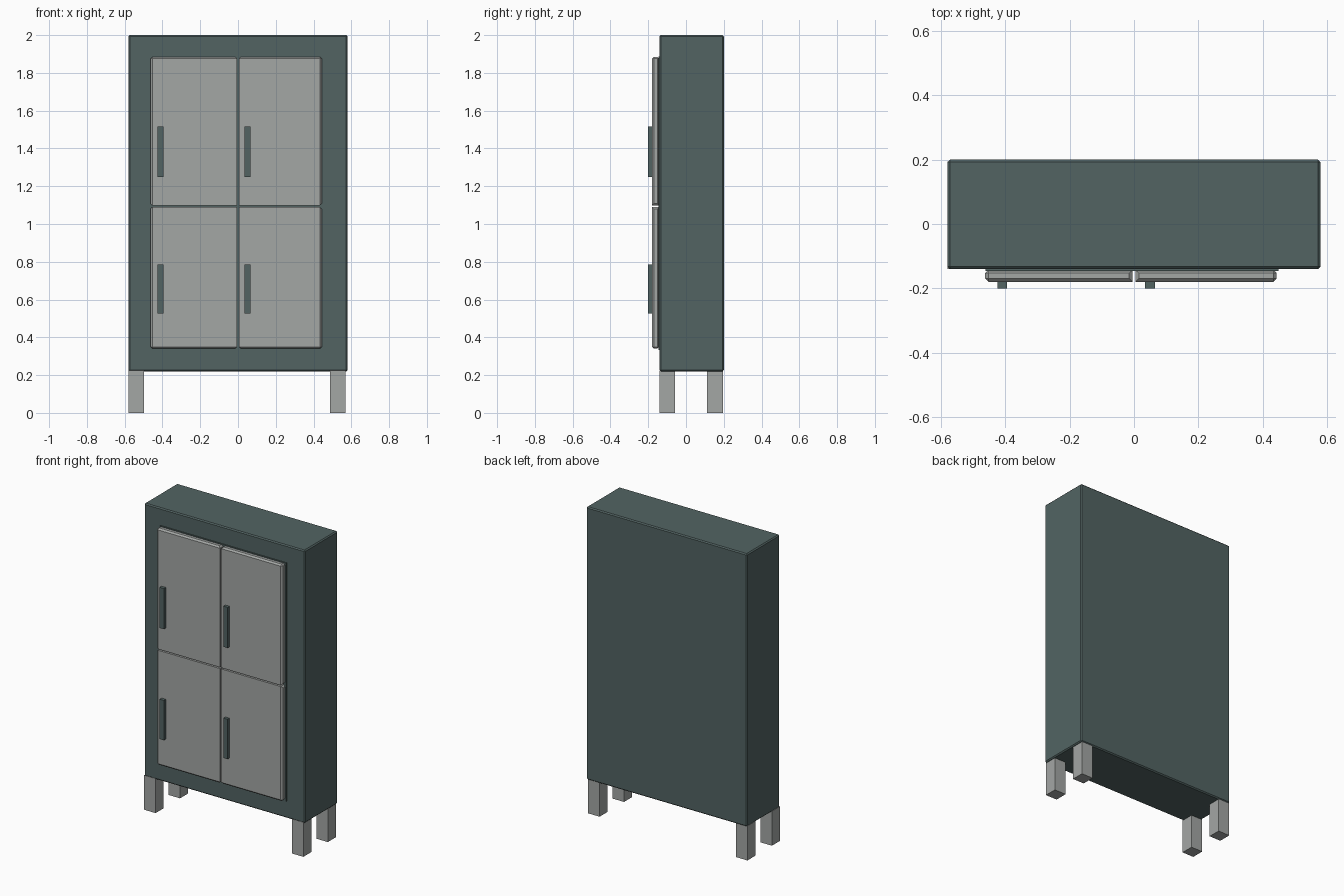
import bpy, bmesh
from mathutils import Vector

if "Cube" in bpy.data.objects:
    bpy.data.objects.remove(bpy.data.objects["Cube"])


def material(name, rgb):
    m = bpy.data.materials.new(name)
    m.diffuse_color = (*rgb, 1)
    m.use_nodes = True
    m.node_tree.nodes["Principled BSDF"].inputs["Base Color"].default_value = m.diffuse_color
    return m


SLATE = material("slate green", (0.085, 0.127, 0.124))
GREY = material("light grey", (0.37, 0.385, 0.375))


def box(name, lo, hi, mat, bevel=0, pick=None):
    """Box from corner to corner, with the picked edges chamfered."""
    lo, hi = Vector(lo), Vector(hi)
    bm = bmesh.new()
    bmesh.ops.create_cube(bm, size=1)
    for v in bm.verts:
        v.co = Vector([(lo[i] + hi[i]) / 2 + v.co[i] * (hi[i] - lo[i]) for i in range(3)])
    if bevel:
        edges = [e for e in bm.edges
                 if pick is None or pick((e.verts[0].co + e.verts[1].co) / 2)]
        bmesh.ops.bevel(bm, geom=edges, offset=bevel, segments=1,
                        affect='EDGES', profile=0.5)
    me = bpy.data.meshes.new(name)
    bm.to_mesh(me)
    bm.free()
    me.materials.append(mat)
    ob = bpy.data.objects.new(name, me)
    bpy.context.collection.objects.link(ob)
    return ob


# Cabinet body and the thin lip behind the doors
box("cabinet_body", (-0.58, -0.14, 0.22), (0.58, 0.20, 2.0), SLATE, 0.007)
box("door_lip", (-0.462, -0.146, 0.332), (0.45, -0.13, 1.887), SLATE)

# Four doors, chamfered on the outer edges of the group
columns = (("left", -0.463, -0.005, -0.41), ("right", 0.005, 0.444, 0.05))
rows = (("lower", 0.34, 1.09, 0.525, 0.785), ("upper", 1.098, 1.885, 1.25, 1.515))
for side, x0, x1, hx in columns:
    for level, z0, z1, h0, h1 in rows:
        def outer(c):
            return c.x < -0.45 or c.x > 0.43 or c.z < 0.35 or c.z > 1.87
        box(f"{level}_{side}_door", (x0, -0.18, z0), (x1, -0.142, z1), GREY, 0.01, outer)
        box(f"{level}_{side}_handle", (hx - 0.015, -0.20, h0), (hx + 0.015, -0.175, h1), SLATE)

# Four legs
for side, x in (("left", -0.58), ("right", 0.487)):
    for end, y in (("front", -0.14), ("back", 0.112)):
        box(f"{end}_{side}_leg", (x, y, 0), (x + 0.083, y + 0.083, 0.225), GREY)
